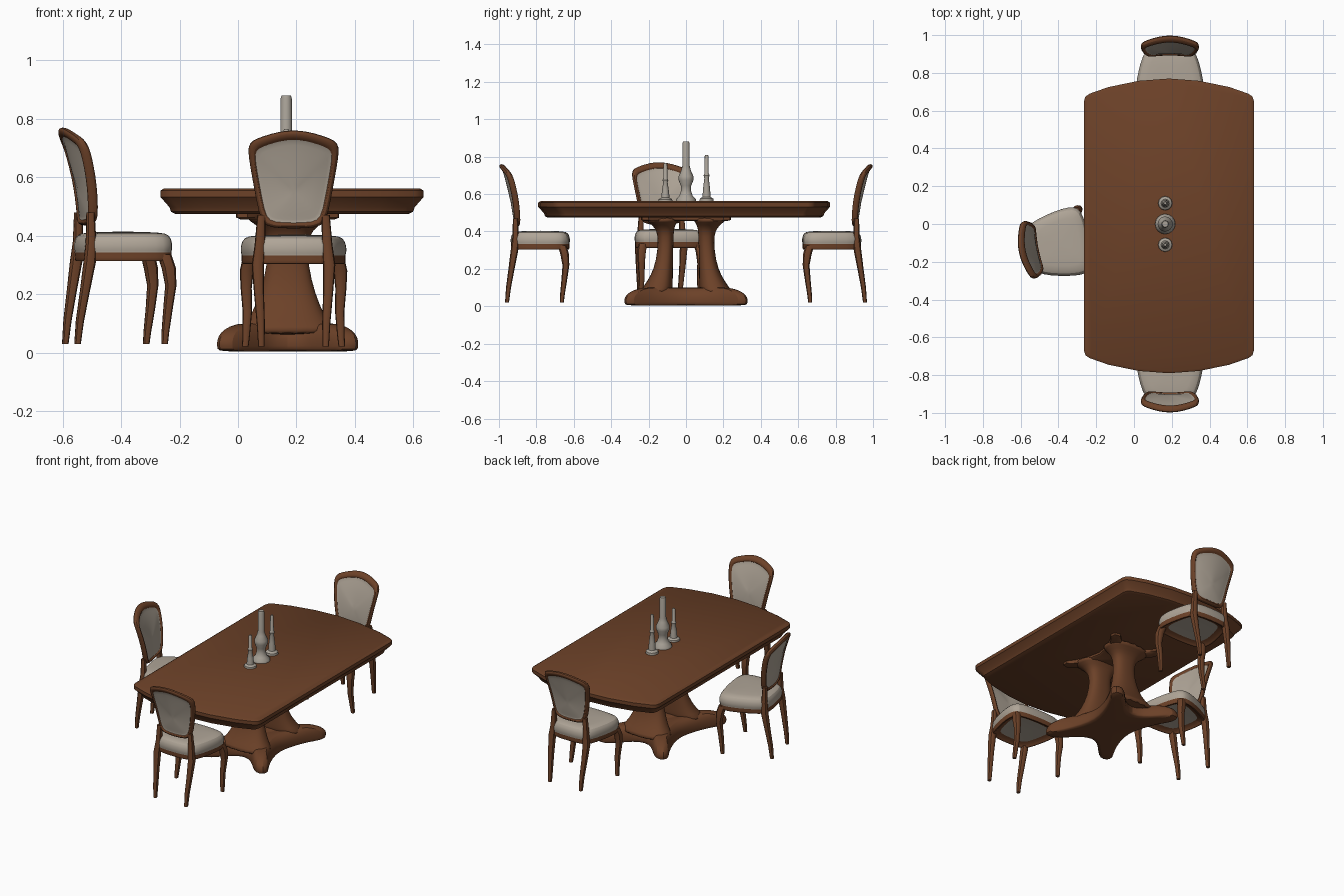
import bpy, bmesh, math
from mathutils import Matrix

if "Cube" in bpy.data.objects:
    bpy.data.objects.remove(bpy.data.objects["Cube"])


def material(name, color):
    m = bpy.data.materials.new(name)
    m.use_nodes = True
    m.diffuse_color = (*color, 1)
    m.node_tree.nodes["Principled BSDF"].inputs["Base Color"].default_value = (*color, 1)
    return m


WOOD = material("brown wood", (0.15, 0.053, 0.021))
FABRIC = material("beige fabric", (0.43, 0.375, 0.31))
STONE = material("pale stone", (0.40, 0.365, 0.315))


def loft(name, rings, mats, bands=None, place=Matrix(), subdiv=0):
    """Skin a stack of closed rings, capping both ends; bands picks a material per step."""
    bm = bmesh.new()
    loops = [[bm.verts.new(p) for p in ring] for ring in rings]
    n = len(loops[0])
    for k in range(len(loops) - 1):
        a, b = loops[k], loops[k + 1]
        for i in range(n):
            j = (i + 1) % n
            f = bm.faces.new((a[i], a[j], b[j], b[i]))
            f.material_index = bands[k] if bands else 0
    for loop, k in ((loops[0], 0), (loops[-1], -1)):
        bm.faces.new(loop).material_index = bands[k] if bands else 0
    bmesh.ops.recalc_face_normals(bm, faces=bm.faces)
    mesh = bpy.data.meshes.new(name)
    bm.to_mesh(mesh)
    bm.free()
    for m in mats:
        mesh.materials.append(m)
    ob = bpy.data.objects.new(name, mesh)
    bpy.context.collection.objects.link(ob)
    ob.matrix_world = place
    if subdiv:
        ob.modifiers.new("soften", 'SUBSURF').levels = subdiv
        ob.modifiers["soften"].render_levels = subdiv
    bpy.ops.object.select_all(action='DESELECT')
    ob.select_set(True)
    bpy.context.view_layer.objects.active = ob
    bpy.ops.object.shade_smooth_by_angle(angle=math.radians(40))
    return ob


def mirror(half):
    """Close a half outline, listed from one end of the axis to the other."""
    return half + [(-x, y) for x, y in reversed(half) if x > 0]


def oval(cx, cy, z, rx, ry, n=16, power=1.0):
    ring = []
    for i in range(n):
        t = 2 * math.pi * i / n
        c, s = math.cos(t), math.sin(t)
        ring.append((cx + rx * math.copysign(abs(c) ** power, c),
                     cy + ry * math.copysign(abs(s) ** power, s), z))
    return ring


# ---- table top: bowed ends, moulded edge tapering underneath ----
TX, TY = 0.185, -0.01
corner = [(0.45, 0.66), (0.442, 0.685), (0.42, 0.70), (0.32, 0.735), (0.16, 0.768), (0, 0.78)]
top_plan = mirror([(x, -y) for x, y in reversed(corner)] + corner)
edge = [(0.012, 0.562), (0, 0.554), (0, 0.532), (0.03, 0.498), (0.036, 0.482), (0.05, 0.475)]
loft("table_top", [[(TX + x * (1 - d / 0.45), TY + y * (1 - d / 0.78), z) for x, y in top_plan]
                   for d, z in edge], [WOOD])

# ---- pedestal: four-footed base and two flared columns ----
PX = 0.17
quarter = [(0.13, 0), (0.15, 0.10), (0.20, 0.22), (0.245, 0.28), (0.24, 0.325),
           (0.19, 0.335), (0.13, 0.28), (0.07, 0.21), (0, 0.18)]
star = mirror([(x, -y) for x, y in reversed(quarter)] + quarter[1:])
steps = [(0.1, 0.003), (0.96, 0.003), (1, 0.01), (1.01, 0.035), (0.98, 0.06), (0.9, 0.08),
         (0.74, 0.10), (0.5, 0.10), (0.1, 0.09)]
loft("pedestal_base", [[(PX + x * s, y * s, z) for x, y in star] for s, z in steps],
     [WOOD], subdiv=1)

column = [(0.06, 0.17, 0.18, 0.09), (0.09, 0.155, 0.155, 0.085), (0.13, 0.14, 0.125, 0.07),
          (0.2, 0.12, 0.095, 0.05), (0.3, 0.11, 0.07, 0.042), (0.38, 0.108, 0.07, 0.042),
          (0.42, 0.115, 0.085, 0.052), (0.45, 0.125, 0.13, 0.075), (0.478, 0.13, 0.17, 0.11)]
for side, label in ((-1, "front"), (1, "back")):
    loft(label + "_column", [oval(PX, side * y, z, rx, ry, 20, 0.8) for z, y, rx, ry in column],
         [WOOD], subdiv=1)
loft("top_bracket", [[(PX + x * s, y * s, z) for x, y in star]
                     for s, z in ((0.65, 0.455), (0.72, 0.462), (0.72, 0.478))], [WOOD])

# ---- chair ----
back_plan = mirror([(0, 0.424), (0.08, 0.426), (0.112, 0.445), (0.127, 0.52), (0.142, 0.6),
                    (0.154, 0.67), (0.156, 0.705), (0.143, 0.727), (0.10, 0.742),
                    (0.05, 0.757), (0, 0.762)])
# scale towards the middle, offset forward, material of the following band
back_rings = [(0.03, 0.016, 1), (0.5, 0.015, 1), (0.8, 0.01, 1), (0.85, 0.01, 0),
              (0.87, 0.018, 0), (0.94, 0.02, 0), (1, 0.01, 0), (1, -0.008, 0),
              (0.94, -0.016, 0), (0.87, -0.014, 0), (0.85, -0.007, 1), (0.8, -0.007, 1),
              (0.5, -0.012, 1), (0.03, -0.013, 1)]
seat_plan = mirror([(0, 0.02), (0.11, 0.025), (0.14, 0.06), (0.163, 0.14), (0.18, 0.23),
                    (0.178, 0.29), (0.155, 0.322), (0.08, 0.332), (0, 0.335)])
seat_rings = [(0.03, 0.325, 1), (0.88, 0.325, 0), (0.92, 0.302, 0), (0.99, 0.302, 0),
              (1, 0.315, 0), (0.99, 0.334, 1), (1.02, 0.345, 1), (1.01, 0.37, 1),
              (0.95, 0.393, 1), (0.8, 0.402, 1), (0.03, 0.404, 1)]
back_leg = [(0.11, 0, 0.02, 0.011), (0.112, 0.008, 0.1, 0.014), (0.118, 0.024, 0.2, 0.017),
            (0.122, 0.04, 0.3, 0.021), (0.115, 0.046, 0.37, 0.018), (0.11, 0.045, 0.47, 0.014)]
front_leg = [(0.165, 0.293, 0.02, 0.011), (0.162, 0.296, 0.06, 0.013),
             (0.158, 0.306, 0.14, 0.016), (0.162, 0.315, 0.22, 0.019),
             (0.16, 0.308, 0.28, 0.024), (0.15, 0.295, 0.325, 0.024)]


def back_point(x, z, scale, offset):
    x, z = x * scale, 0.55 + (z - 0.55) * scale
    lean = 0.045 - 0.075 * (max(z - 0.42, 0) / 0.335) ** 2
    return (x, lean + 0.9 * x * x + offset, z)


def chair(label, x, y, z, turn):
    place = Matrix.Translation((x, y, z)) @ Matrix.Rotation(math.radians(turn), 4, 'Z')
    loft(label + "_chair_back", [[back_point(px, pz, s, o) for px, pz in back_plan]
                                 for s, o, m in back_rings],
         [WOOD, FABRIC], [r[2] for r in back_rings[:-1]], place, 1)
    loft(label + "_chair_seat", [[(px * s, 0.18 + (py - 0.18) * s, h) for px, py in seat_plan]
                                 for s, h, m in seat_rings],
         [WOOD, FABRIC], [r[2] for r in seat_rings[:-1]], place, 1)
    for part, path in (("back", back_leg), ("front", front_leg)):
        for side, hand in ((-1, "right"), (1, "left")):
            loft(f"{label}_chair_{part}_leg_{hand}",
                 [oval(side * lx, ly, lz, r, r, 10, 0.8) for lx, ly, lz, r in path],
                 [WOOD], place=place)


chair("front", 0.19, -0.957, 0, 0)
chair("back", 0.19, 0.957, 0, 180)
chair("side", -0.57, -0.14, 0.01, -79)

# ---- candlesticks: turned profiles of radius and height ----
large = [(0.054, 0.56), (0.052, 0.575), (0.036, 0.59), (0.026, 0.62), (0.028, 0.645),
         (0.04, 0.675), (0.04, 0.695), (0.026, 0.725), (0.02, 0.75), (0.019, 0.87), (0.016, 0.88)]
small = [(0.038, 0), (0.036, 0.06), (0.022, 0.1), (0.018, 0.3), (0.012, 0.5), (0.016, 0.56),
         (0.011, 0.6), (0.01, 0.97), (0.007, 1)]
loft("middle_candlestick", [oval(0.165, 0, z, r, r) for r, z in large], [STONE])
for label, y, height in (("front", -0.11, 0.205), ("back", 0.11, 0.25)):
    loft(label + "_candlestick",
         [oval(0.165, y, 0.56 + h * height, r, r, 12) for r, h in small], [STONE])
